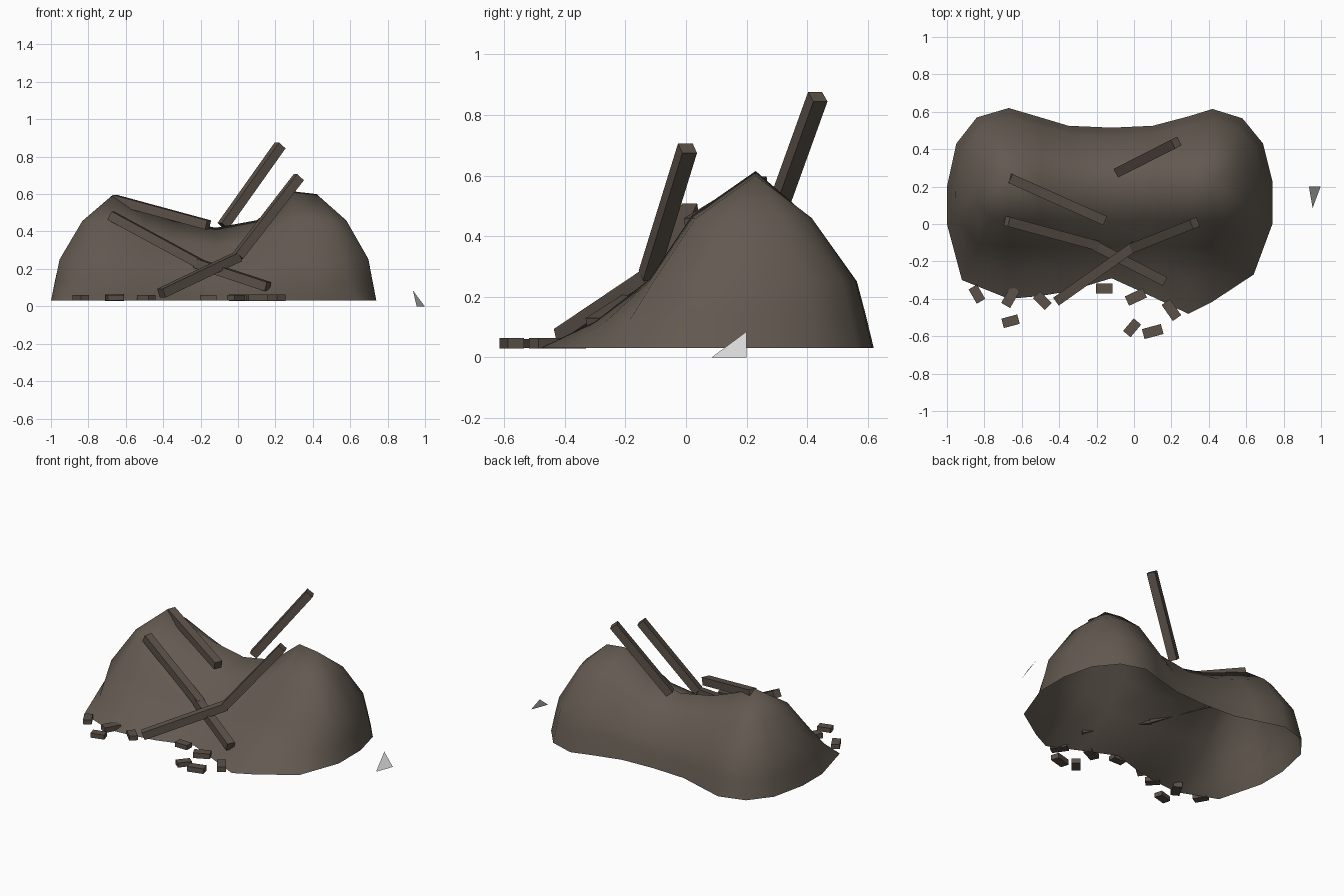
import bpy, bmesh, math
from mathutils import Vector, Matrix

if "Cube" in bpy.data.objects:
    bpy.data.objects.remove(bpy.data.objects["Cube"])


def material(name, rgb):
    m = bpy.data.materials.new(name)
    m.diffuse_color = (*rgb, 1)
    m.use_nodes = True
    m.node_tree.nodes["Principled BSDF"].inputs["Base Color"].default_value = m.diffuse_color
    return m


EARTH = material("earth brown", (0.125, 0.102, 0.082))
WOOD = material("charred wood", (0.105, 0.082, 0.066))
GREY = material("pale grey", (0.68, 0.68, 0.68))


def make(name, bm, mat):
    bmesh.ops.recalc_face_normals(bm, faces=bm.faces)
    me = bpy.data.meshes.new(name)
    bm.to_mesh(me)
    bm.free()
    me.materials.append(mat)
    ob = bpy.data.objects.new(name, me)
    bpy.context.collection.objects.link(ob)
    return ob


def box(name, centre, size, rot, mat):
    bm = bmesh.new()
    m = Matrix.Translation(centre) @ rot.to_4x4() @ Matrix.Diagonal((*size, 1))
    bmesh.ops.create_cube(bm, size=1, matrix=m)
    return make(name, bm, mat)


# Mound: base outline lofted up to a saddle shaped ridge, open underneath
BASE = 0.03
RIDGE_Y = 0.23
ridge = [(-0.67, 0.595), (-0.5, 0.52), (-0.35, 0.465), (-0.12, 0.42),
         (0.1, 0.46), (0.29, 0.615), (0.42, 0.6)]
back = [0.62, 0.57, 0.525, 0.515, 0.525, 0.575, 0.615]
front = [-0.4, -0.385, -0.36, -0.29, -0.39, -0.48, -0.415]
right_end = [(0.58, 0.565), (0.69, 0.43), (0.74, 0.23), (0.74, 0.0), (0.64, -0.27)]
left_end = [(-0.92, -0.3), (-1.0, 0.0), (-1.0, 0.2), (-0.95, 0.43), (-0.84, 0.57)]
outline = [(r[0], y, r) for r, y in zip(ridge, back)]
outline += [(x, y, ridge[-1]) for x, y in right_end]
outline += [(r[0], y, r) for r, y in reversed(list(zip(ridge, front)))]
outline += [(x, y, ridge[0]) for x, y in left_end]

DOME_OUT = [1, 0.93, 0.857, 0.48, 0]
DOME_UP = [0, 0.2, 0.39, 0.755, 1]
SLOPE_UP = [0, 0.15, 0.39, 0.75, 1]

bm = bmesh.new()
columns = []
for x, y, (rx, rz) in outline:
    foot, top = Vector((x, y)), Vector((rx, RIDGE_Y))
    span = foot - top
    n = span.length
    w = min(1, max(0, (-span.y / n - 0.4) / 0.6))   # 1 on the front slope
    slope_out = [1, (1 + 0.35 / n) / 2, 0.35 / n, 0.21 / n, 0]
    col = []
    for d, s, hd, hs in zip(DOME_OUT, slope_out, DOME_UP, SLOPE_UP):
        p = top + span * (d + (s - d) * w)
        h = hd + (hs - hd) * w
        col.append(bm.verts.new((p.x, p.y, BASE + h * (rz - BASE))))
    columns.append(col)
for i, a in enumerate(columns):
    b = columns[(i + 1) % len(columns)]
    for k in range(len(a) - 1):
        bm.faces.new((a[k], b[k], b[k + 1], a[k + 1]))
bmesh.ops.remove_doubles(bm, verts=bm.verts, dist=0.0005)
mound = make("rubble_mound", bm, EARTH)
for p in mound.data.polygons:
    p.use_smooth = True

# Broken beams lying on and sticking out of the mound
beams = [((-0.665, 0.245, 0.572), (-0.16, 0.02, 0.435)),
         ((-0.68, 0.015, 0.485), (-0.2, -0.115, 0.225)),
         ((-0.22, -0.11, 0.23), (0.16, -0.305, 0.105)),
         ((-0.41, -0.41, 0.07), (0.0, -0.12, 0.265)),
         ((0.0, -0.125, 0.27), (0.325, 0.005, 0.69)),
         ((-0.08, 0.28, 0.43), (0.225, 0.435, 0.86))]
for i, (a, b) in enumerate(beams):
    a, b = Vector(a), Vector(b)
    rot = (b - a).to_track_quat('X', 'Z').to_matrix()
    box(f"beam_{i + 1}", (a + b) / 2, ((b - a).length, 0.052, 0.05), rot, WOOD)

# Small debris along the front foot
debris = [(-0.84, -0.375, 120), (-0.66, -0.39, 60), (-0.66, -0.52, 15),
          (-0.49, -0.41, 135), (-0.16, -0.345, 0), (0.01, -0.39, 25),
          (0.2, -0.46, 125), (-0.01, -0.555, 50), (0.1, -0.575, 15)]
for i, (x, y, a) in enumerate(debris):
    size = (0.105, 0.055, 0.034) if i in (1, 5, 6, 8) else (0.088, 0.052, 0.03)
    box(f"debris_{i + 1}", (x, y, 0.046), size,
        Matrix.Rotation(math.radians(a), 3, 'Z'), WOOD)

# Loose flat shard to the right
bm = bmesh.new()
bm.faces.new([bm.verts.new(v) for v in
              ((0.935, 0.2, 0.085), (0.955, 0.085, 0), (0.998, 0.2, 0))])
make("loose_shard", bm, GREY)
